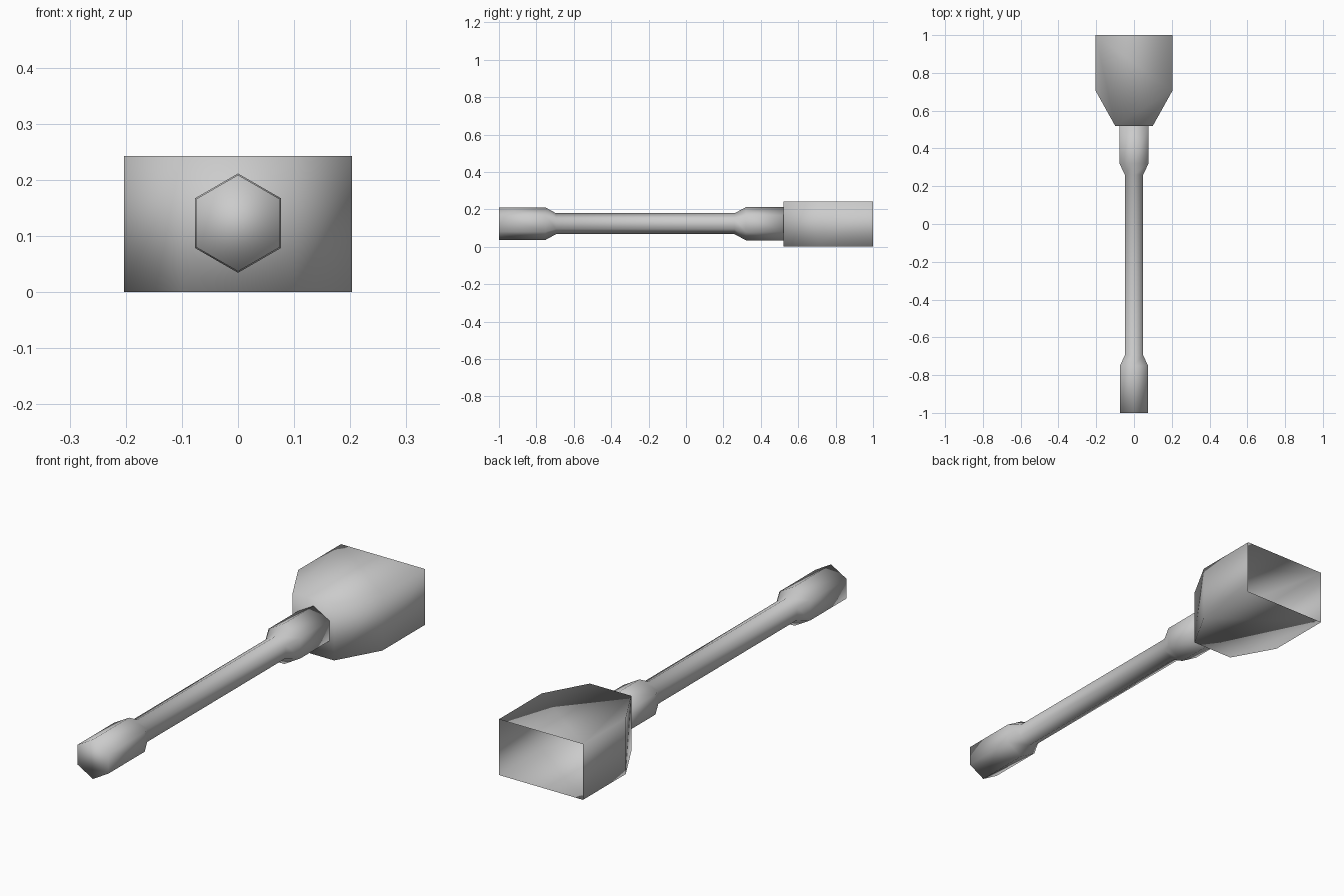
import bpy
import bmesh
from math import sin, cos, pi

cube = bpy.data.objects.get("Cube")
if cube:
    bpy.data.objects.remove(cube, do_unlink=True)

# Single plain grey metal
grey = bpy.data.materials.new("grey_metal")
grey.use_nodes = True
colour = (0.6, 0.6, 0.6, 1)
grey.diffuse_color = colour
grey.node_tree.nodes["Principled BSDF"].inputs["Base Color"].default_value = colour


def finish(name, bm):
    """Turn a bmesh into a smooth-shaded grey object."""
    bmesh.ops.recalc_face_normals(bm, faces=bm.faces)
    for face in bm.faces:
        face.smooth = True
    mesh = bpy.data.meshes.new(name)
    bm.to_mesh(mesh)
    bm.free()
    mesh.materials.append(grey)
    obj = bpy.data.objects.new(name, mesh)
    bpy.context.collection.objects.link(obj)
    return obj


# Hexagonal handle: (y, radius) sections, swollen at both ends
SIDES = 6
AXIS_Z = 0.123
sections = [(-1, 0.086), (-0.75, 0.086), (-0.695, 0.056),
            (0.26, 0.056), (0.32, 0.0885), (0.52, 0.0885)]
bm = bmesh.new()
rings = []
for y, r in sections:
    angles = [2 * pi * i / SIDES for i in range(SIDES)]
    rings.append([bm.verts.new((r * sin(a), y, AXIS_Z + r * cos(a))) for a in angles])
for a, b in zip(rings, rings[1:]):
    for i in range(SIDES):
        j = (i + 1) % SIDES
        bm.faces.new((a[i], a[j], b[j], b[i]))
bm.faces.new(rings[0])
bm.faces.new(rings[-1])
finish("hex_handle", bm)

# Hollow head: tapered outline raised to height, open at the back
HEIGHT = 0.243
half = [(0.1, 0.52), (0.203, 0.705), (0.203, 1)]
outline = half + [(-x, y) for x, y in reversed(half)]
bm = bmesh.new()
base = bm.faces.new([bm.verts.new((x, y, 0)) for x, y in outline])
raised = bmesh.ops.extrude_face_region(bm, geom=[base], use_keep_orig=True)
top = [v for v in raised["geom"] if isinstance(v, bmesh.types.BMVert)]
bmesh.ops.translate(bm, verts=top, vec=(0, 0, HEIGHT))
bmesh.ops.recalc_face_normals(bm, faces=bm.faces)
back = [f for f in bm.faces if all(v.co.y > 0.99 for v in f.verts)]
bmesh.ops.delete(bm, geom=back, context='FACES')
finish("socket_head", bm)
